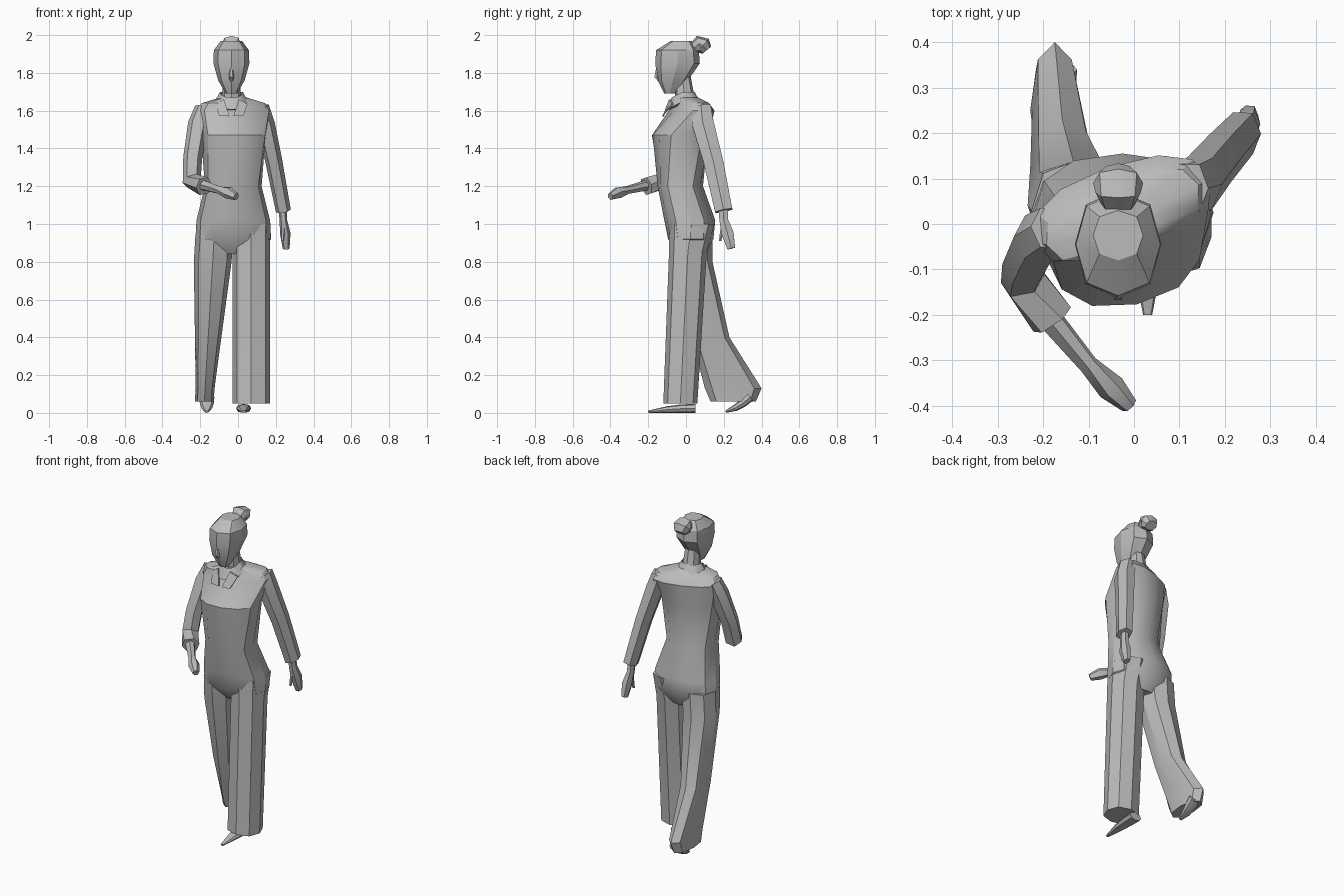
import bpy
from math import cos, sin, tau, radians, copysign
from mathutils import Vector, Matrix

if "Cube" in bpy.data.objects:
    bpy.data.objects.remove(bpy.data.objects["Cube"])

grey = bpy.data.materials.new("plain grey")
grey.use_nodes = True
grey.diffuse_color = (.5, .5, .5, 1)
shader = grey.node_tree.nodes["Principled BSDF"]
shader.inputs["Base Color"].default_value = grey.diffuse_color


def build(name, rings, caps=True):
    """Skin a stack of closed rings that share one point count."""
    count = len(rings[0])
    verts = [point for ring in rings for point in ring]
    faces = []
    for start in range(0, len(verts) - count, count):
        for i in range(count):
            j = (i + 1) % count
            faces.append((start + i, start + j, start + count + j, start + count + i))
    if caps:
        faces.append(tuple(reversed(range(count))))
        faces.append(tuple(range(len(verts) - count, len(verts))))
    mesh = bpy.data.meshes.new(name)
    mesh.from_pydata(verts, [], faces)
    mesh.materials.append(grey)
    part = bpy.data.objects.new(name, mesh)
    bpy.context.collection.objects.link(part)
    bpy.ops.object.select_all(action="DESELECT")
    bpy.context.view_layer.objects.active = part
    part.select_set(True)
    bpy.ops.object.mode_set(mode="EDIT")
    bpy.ops.mesh.select_all(action="SELECT")
    bpy.ops.mesh.normals_make_consistent(inside=False)
    bpy.ops.object.mode_set(mode="OBJECT")
    bpy.ops.object.shade_smooth_by_angle(angle=radians(30))


def oval(sides, half_width, half_depth):
    """Slightly squared oval around the origin."""
    def squared(value):
        return copysign(abs(value) ** .85, value)
    angles = [tau * i / sides for i in range(sides)]
    return [Vector((squared(cos(a)) * half_width, squared(sin(a)) * half_depth, 0))
            for a in angles]


def column(name, x, rows, sides, lean=0, twist=0):
    """Level rings from rows of y, z, half width, half depth.
    Lean moves x with height below the first row; twist turns the upper rings."""
    top = rows[0][1]
    rings = []
    for y, z, half_width, half_depth in rows:
        turn = Matrix.Rotation(radians(twist) * max(0, z - 1.25), 3, "Z")
        centre = Vector((x + lean * (top - z), y, z))
        rings.append([centre + turn @ p for p in oval(sides, half_width, half_depth)])
    build(name, rings)


def limb(name, rows, sides=6, across=(1, 0, 0), flat=1):
    """Rings square to a path, from rows of x, y, z, half width."""
    path = [Vector(row[:3]) for row in rows]
    rings = []
    for i, centre in enumerate(path):
        axis = path[min(i + 1, len(path) - 1)] - path[max(i - 1, 0)]
        depth = axis.cross(Vector(across)).normalized()
        width = depth.cross(axis).normalized()
        size = rows[i][-1]
        rings.append([centre + width * p.x + depth * p.y
                      for p in oval(sides, size, size * flat)])
    build(name, rings)


def shoe(name, x, heel, toe, lift):
    """Tapering shoe whose heel can be raised off the ground."""
    rows = []
    for t in (0, .3, .6, 1):
        size = .04 - .03 * t * t
        rows.append((x, heel + (toe - heel) * t, size * .6 + lift * (1 - t) ** 2, size))
    limb(name, rows, sides=8, flat=.6)


# Jumpsuit body from crotch to neck, shoulders turned
column("torso", -.025, [
    (.03, .84, .1, .07),
    (.025, .92, .2, .12),
    (.02, 1.02, .195, .135),
    (-.03, 1.2, .15, .12),
    (-.03, 1.47, .175, .15),
    (.03, 1.6, .205, .1),
    (.02, 1.64, .18, .08),
    (0, 1.67, .07, .06)], sides=12, twist=55)

# Wide trouser legs, the right one trailing
column("left_trouser_leg", .07, [
    (.03, 1, .1, .12),
    (.01, .85, .1, .1),
    (-.03, .05, .1, .09)], sides=8)
column("right_trouser_leg", -.125, [
    (.03, .95, .1, .11),
    (.04, .8, .1, .1),
    (.13, .4, .07, .1),
    (.25, .13, .05, .15),
    (.25, .06, .05, .12)], sides=8, lean=-.06)

# Sleeves ending in cuffs
limb("right_sleeve", [
    (-.18, -.01, 1.61, .05),
    (-.21, -.03, 1.53, .055),
    (-.24, -.09, 1.35, .05),
    (-.245, -.12, 1.23, .05),
    (-.18, -.21, 1.2, .05)])
limb("left_sleeve", [
    (.12, .08, 1.62, .045),
    (.145, .09, 1.53, .05),
    (.19, .145, 1.33, .045),
    (.24, .2, 1.07, .04)], flat=1.3)

# Bare forearms and loosely closed hands
limb("right_forearm_and_hand", [
    (-.2, -.19, 1.21, .03),
    (-.1, -.31, 1.18, .022),
    (-.05, -.36, 1.165, .033),
    (-.01, -.4, 1.145, .02)], across=(1, -.8, 0), flat=.9)
limb("left_forearm_and_hand", [
    (.235, .195, 1.1, .022),
    (.24, .2, 1.02, .02),
    (.25, .22, .95, .028),
    (.255, .24, .87, .018)], flat=1.3)
limb("left_thumb", [
    (.24, .2, 1.01, .014),
    (.235, .18, .91, .007)])

# Neck, head and hair bun share one centre line
middle = -.035
column("neck", middle, [
    (0, 1.62, .055, .055),
    (-.02, 1.78, .042, .045)], sides=8)
column("head", middle, [
    (-.085, 1.69, .03, .03),
    (-.07, 1.76, .07, .08),
    (-.045, 1.85, .095, .118),
    (-.045, 1.92, .093, .113),
    (-.025, 1.97, .055, .055)], sides=8)
limb("nose", [
    (middle, -.15, 1.83, .008),
    (middle, -.155, 1.78, .014),
    (middle, -.14, 1.76, .01)])
limb("hair_bun", [
    (middle, .04, 1.93, .035),
    (middle, .07, 1.955, .05),
    (middle, .09, 1.945, .055),
    (middle, .11, 1.92, .035)], sides=8, flat=.85)

# Folded collar dipping at the front
collar = []
for size, height in ((.05, 1.655), (.06, 1.7), (.088, 1.65), (.075, 1.64)):
    collar.append([p + Vector((middle, -.015, height - .5 * max(0, -p.y)))
                   for p in oval(12, size, size)])
build("collar", collar, caps=False)

# Lapels lying on the chest
for name, side in (("right_lapel", -1), ("left_lapel", 1)):
    outline = [Vector((middle + side * x, y, z)) for x, y, z in (
        (.04, -.09, 1.66), (.085, -.075, 1.635), (.065, -.125, 1.575), (.01, -.125, 1.57))]
    build(name, [outline, [p + Vector((0, .008, 0)) for p in outline]])

# Shoes, the trailing heel raised
shoe("left_shoe", .03, heel=.05, toe=-.2, lift=0)
shoe("right_shoe", -.165, heel=.34, toe=.21, lift=.06)
